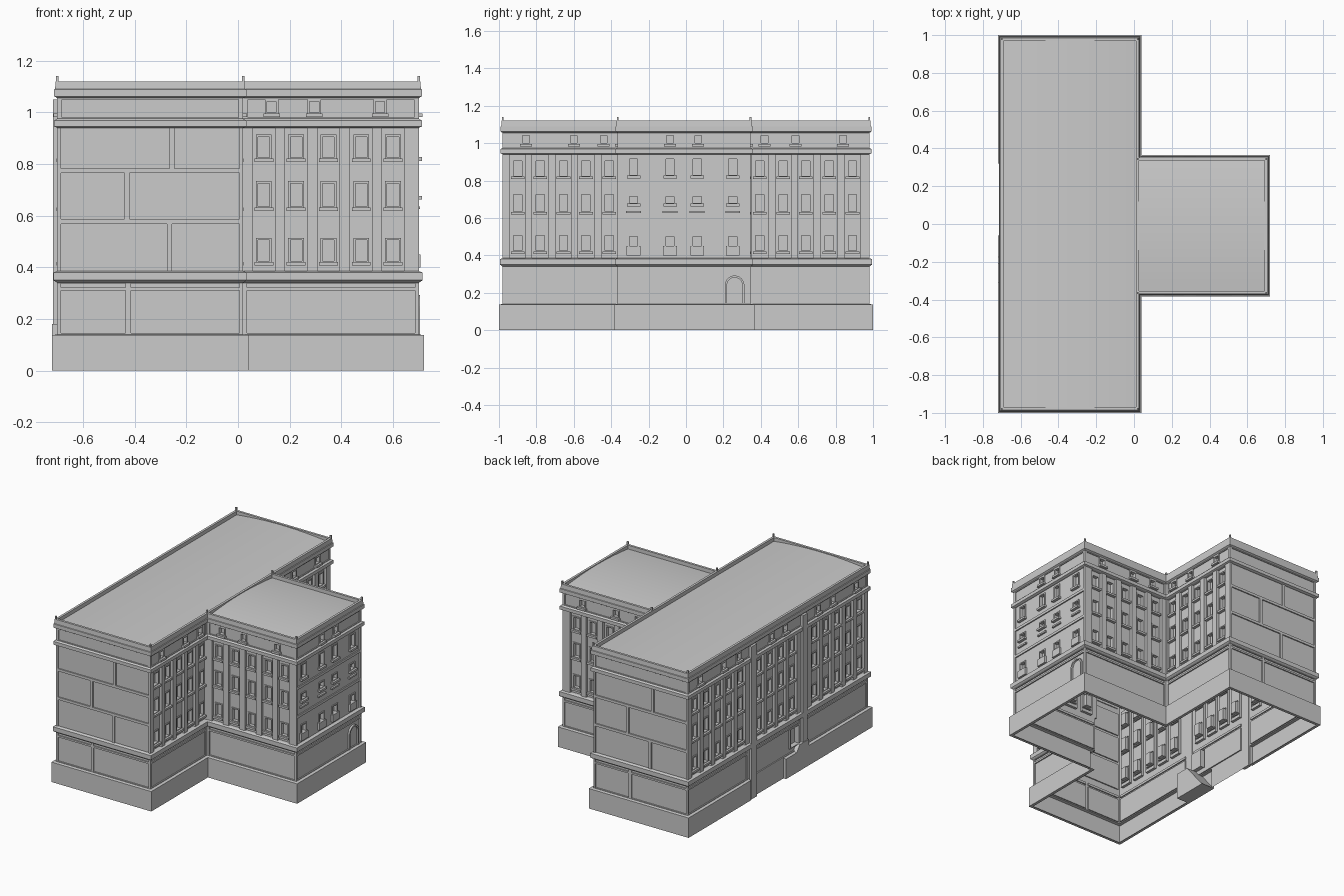
import bpy, bmesh, math
from mathutils import Vector

if "Cube" in bpy.data.objects:
    bpy.data.objects.remove(bpy.data.objects["Cube"], do_unlink=True)

stone = bpy.data.materials.new("grey_stone")
stone.use_nodes = True
GREY = (0.6, 0.6, 0.6, 1)
stone.diffuse_color = GREY
stone.node_tree.nodes["Principled BSDF"].inputs["Base Color"].default_value = GREY

# Plan: a long main block with a wing on its +x side
W, E, WING = -0.70, 0.02, 0.70
S, N, WS, WN = -0.98, 0.98, -0.365, 0.345
OUTLINE = [(W, S), (E, S), (E, WS), (WING, WS), (WING, WN), (E, WN), (E, N), (W, N)]
BASE, TOP = 0.14, 1.055


def finish(name, bm, weld=True):
    if weld:
        bmesh.ops.remove_doubles(bm, verts=bm.verts, dist=0.0001)
    mesh = bpy.data.meshes.new(name)
    bm.to_mesh(mesh)
    bm.free()
    mesh.materials.append(stone)
    ob = bpy.data.objects.new(name, mesh)
    bpy.context.collection.objects.link(ob)
    return ob


def box(name, x0, x1, y0, y1, z0, z1):
    bm = bmesh.new()
    bmesh.ops.create_cube(bm, size=1)
    for v in bm.verts:
        v.co = ((x0, x1)[v.co.x > 0], (y0, y1)[v.co.y > 0], (z0, z1)[v.co.z > 0])
    return finish(name, bm)


def sweep(name, path, profile, closed=True):
    """Run an (outset, height) profile along a right-angled plan path."""
    pts = [Vector(p) for p in path]
    n = len(pts)
    dirs = [(pts[(i + 1) % n] - pts[i]).normalized() for i in range(n)]
    out = [Vector((d.y, -d.x)) for d in dirs]
    bm = bmesh.new()
    rings = []
    for i, p in enumerate(pts):
        m = out[i - 1] + out[i]
        if not closed and i in (0, n - 1):
            m = out[0] if i == 0 else out[n - 2]
        rings.append([bm.verts.new((*(p + m * o), z)) for o, z in profile])
    for i in range(n if closed else n - 1):
        a, b = rings[i], rings[(i + 1) % n]
        for j in range(len(profile) - 1):
            bm.faces.new((a[j], b[j], b[j + 1], a[j + 1]))
    if not closed:
        bm.faces.new(rings[0])
        bm.faces.new(rings[-1][::-1])
    return finish(name, bm)


def wall(name, p, q, rects, z0=BASE, z1=TOP):
    """Stepped wall sheet; rects are (from, to, low, high, depth), later ones win."""
    p, q = Vector(p), Vector(q)
    d = (q - p).normalized()
    n = Vector((d.y, -d.x))
    axis = 0 if abs(d.x) > 0.5 else 1
    cuts = []
    for a, b, lo, hi, depth in rects:
        u = sorted(((a - p[axis]) * d[axis], (b - p[axis]) * d[axis]))
        cuts.append((u[0], u[1], lo, hi, depth))
    us = sorted({round(v, 4) for c in cuts for v in c[:2]} | {0, round((q - p).length, 4)})
    zs = sorted({round(v, 4) for c in cuts for v in c[2:4]} | {z0, z1})

    def depth_at(i, j):
        u, z = (us[i] + us[i + 1]) / 2, (zs[j] + zs[j + 1]) / 2
        hits = [c[4] for c in cuts if c[0] < u < c[1] and c[2] < z < c[3]]
        return hits[-1] if hits else 0

    nu, nz = len(us) - 1, len(zs) - 1
    dep = [[depth_at(i, j) for j in range(nz)] for i in range(nu)]
    bm = bmesh.new()

    def quad(*corners):
        bm.faces.new([bm.verts.new((*(p + d * u - n * k), z)) for u, z, k in corners])

    for i in range(nu):
        for j in range(nz):
            a, u0, u1, lo, hi = dep[i][j], us[i], us[i + 1], zs[j], zs[j + 1]
            quad((u0, lo, a), (u1, lo, a), (u1, hi, a), (u0, hi, a))
            if i + 1 < nu and dep[i + 1][j] != a:
                b = dep[i + 1][j]
                quad((u1, lo, a), (u1, lo, b), (u1, hi, b), (u1, hi, a))
            if j + 1 < nz and dep[i][j + 1] != a:
                b = dep[i][j + 1]
                quad((u0, hi, a), (u1, hi, a), (u1, hi, b), (u0, hi, b))
    return finish(name, bm)


def window(c, w, z0, z1, base):
    f, s = w / 2 + 0.008, w / 2 + 0.014
    return [(c - f, c + f, z0 - 0.008, z1 + 0.008, base - 0.006),
            (c - w / 2, c + w / 2, z0, z1, base + 0.018),
            (c - s, c + s, z0 - 0.018, z0 - 0.004, base - 0.02)]


def bays(centres):
    r = []
    for c in centres:
        r.append((c - 0.0425, c + 0.0425, 0.385, 0.94, 0.018))
        for z0, z1 in ((0.425, 0.505), (0.635, 0.725), (0.825, 0.905)):
            r += window(c, 0.045, z0, z1, 0.018)
    return r


def lower(a, b, splits=()):
    """Ground floor panels and the thin frieze over them."""
    edges = [a + 0.005] + list(splits) + [b - 0.005]
    r = []
    for u, v in zip(edges, edges[1:]):
        r += [(u + 0.01, v - 0.01, 0.145, 0.31, 0.008), (u + 0.01, v - 0.01, 0.322, 0.338, 0.008)]
    return r


def attic(a, b, centres):
    r = [(a + 0.018, b - 0.018, 0.98, 1.05, 0.006)]
    for c in centres:
        r += window(c, 0.036, 1.0, 1.042, 0.006)
    return r


ROWS = ((0.385, 0.568), (0.586, 0.764), (0.782, 0.94))


def blocks(a, b, joints):
    r = []
    for (z0, z1), j in zip(ROWS, joints):
        edges = [a + 0.005] + ([j] if j is not None else []) + [b - 0.005]
        r += [(u + 0.01, v - 0.01, z0, z1, 0.008) for u, v in zip(edges, edges[1:])]
    return r


# Blank end walls of the main block
wall("south_end_wall", OUTLINE[0], OUTLINE[1],
     lower(W, E, [-0.425]) + blocks(W, E, (-0.265, -0.43, -0.255)) + attic(W, E, []))
wall("north_end_wall", OUTLINE[6], OUTLINE[7],
     lower(W, E, [-0.26]) + blocks(W, E, (-0.41, -0.24, -0.43)) + attic(W, E, []))

# Windowed walls
SOUTH_BAYS = (-0.9, -0.78, -0.655, -0.535, -0.41)
NORTH_BAYS = (0.395, 0.52, 0.64, 0.765, 0.89)
WING_BAYS = (0.10, 0.225, 0.35, 0.477, 0.60)
wall("east_wall_south", OUTLINE[1], OUTLINE[2],
     lower(S, WS) + bays(SOUTH_BAYS) + attic(S, WS, (-0.855, -0.6, -0.44)))
wall("east_wall_north", OUTLINE[5], OUTLINE[6],
     lower(WN, N) + bays(NORTH_BAYS) + attic(WN, N, (0.42, 0.585, 0.84)))
for label, i in (("south", 2), ("north", 4)):
    wall("wing_wall_" + label, OUTLINE[i], OUTLINE[i + 1],
         lower(E, WING) + bays(WING_BAYS) + attic(E, WING, (0.13, 0.295, 0.55)))

# Wing end wall with small windows and balconies
end = lower(WS, WN) + blocks(WS, WN, (None,) * 3) + attic(WS, WN, (-0.085, 0.065))
for c in (-0.28, -0.085, 0.06, 0.25):
    end += window(c, 0.044, 0.83, 0.915, 0.008) + window(c, 0.044, 0.68, 0.715, 0.008)
    end += window(c, 0.044, 0.43, 0.5, 0.008)
    end += [(c - 0.04, c + 0.04, 0.625, 0.636, -0.004), (c - 0.037, c + 0.037, 0.4, 0.45, -0.006)]
wall("wing_end_wall", OUTLINE[3], OUTLINE[4], end)

# Arched door surround on the wing end
bm = bmesh.new()
loops = []
for r in (0.041, 0.052):
    arc = [(r * math.cos(math.pi * k / 16), 0.24 + r * math.sin(math.pi * k / 16)) for k in range(17)]
    loops.append([bm.verts.new((WING + 0.004, 0.26 + y, z))
                  for y, z in [(r, BASE)] + arc + [(-r, BASE)]])
for k in range(len(loops[0]) - 1):
    bm.faces.new((loops[0][k], loops[1][k], loops[1][k + 1], loops[0][k + 1]))
arch = finish("arched_door_surround", bm)
solid = arch.modifiers.new("thickness", "SOLIDIFY")
solid.thickness = 0.012

# Long west wall, its bare entrance footing, pilasters and ramp
west = lower(S, -0.30) + lower(-0.25, 0.25) + lower(0.32, N)
west += bays(SOUTH_BAYS + (-0.165, -0.045, 0.075, 0.195) + NORTH_BAYS)
west += attic(S, N, (-0.855, -0.6, -0.44, -0.085, 0.065, 0.42, 0.585, 0.84))
west += [(-0.235, -0.125, 0.175, 0.315, -0.004), (-0.225, -0.135, 0.18, 0.305, 0.03)]
wall("west_wall", OUTLINE[7], OUTLINE[0], west)
wall("west_footing", (W, 0.32), (W, -0.06), [], 0, BASE)
box("pilaster_north", W - 0.016, W + 0.005, 0.25, 0.31, 0, 1.05)
box("pilaster_south", W - 0.016, W + 0.005, -0.30, -0.25, BASE, 1.05)
bm = bmesh.new()
side = [bm.verts.new((W - 0.02, y, z))
        for y, z in ((-0.06, 0), (-0.08, 0.02), (-0.21, 0.18), (-0.31, 0.18), (-0.31, 0))]
face = bm.faces.new(side)
ext = bmesh.ops.extrude_face_region(bm, geom=[face], use_keep_orig=True)
for v in ext["geom"]:
    if isinstance(v, bmesh.types.BMVert):
        v.co.x += 0.1
bmesh.ops.recalc_face_normals(bm, faces=bm.faces)
finish("entrance_ramp", bm)

# Plinth and mouldings around the plan
sweep("plinth", [(W, -0.06)] + OUTLINE + [(W, 0.32)],
      [(0, 0), (0.02, 0), (0.02, 0.137), (0, BASE)], closed=False)
sweep("lower_cornice", OUTLINE, [(0, 0.34), (0.008, 0.345), (0.014, 0.35), (0.014, 0.38), (0, 0.385)])
sweep("upper_cornice", OUTLINE, [(0, 0.94), (0.012, 0.945), (0.012, 0.968), (0, 0.975)])
sweep("parapet", OUTLINE, [(0, TOP), (0.012, 1.062), (0.012, 1.088), (0.008, 1.09),
                           (0.006, 1.12), (-0.01, 1.12), (-0.01, 1.08)])
box("parapet_divider", E - 0.01, E + 0.006, WS, WN, 1.08, 1.12)


# Gently vaulted roofs
def roof(name, x0, x1, y0, y1, axis):
    bm = bmesh.new()
    bmesh.ops.create_grid(bm, x_segments=12, y_segments=12, size=1)
    for v in bm.verts:
        rise = 0.022 * (1 - v.co[axis] ** 2)
        v.co = (x0 + (v.co.x + 1) / 2 * (x1 - x0), y0 + (v.co.y + 1) / 2 * (y1 - y0), 1.093 + rise)
    for f in bm.faces:
        f.smooth = True
    finish(name, bm)


roof("main_roof", W, E, S, N, 0)
roof("wing_roof", E, WING, WS, WN, 1)

# Corner finials on the parapet
for i, (x, y) in enumerate(OUTLINE):
    box("finial_%d" % (i + 1), x - 0.005, x + 0.005, y - 0.005, y + 0.005, 1.11, 1.14)
